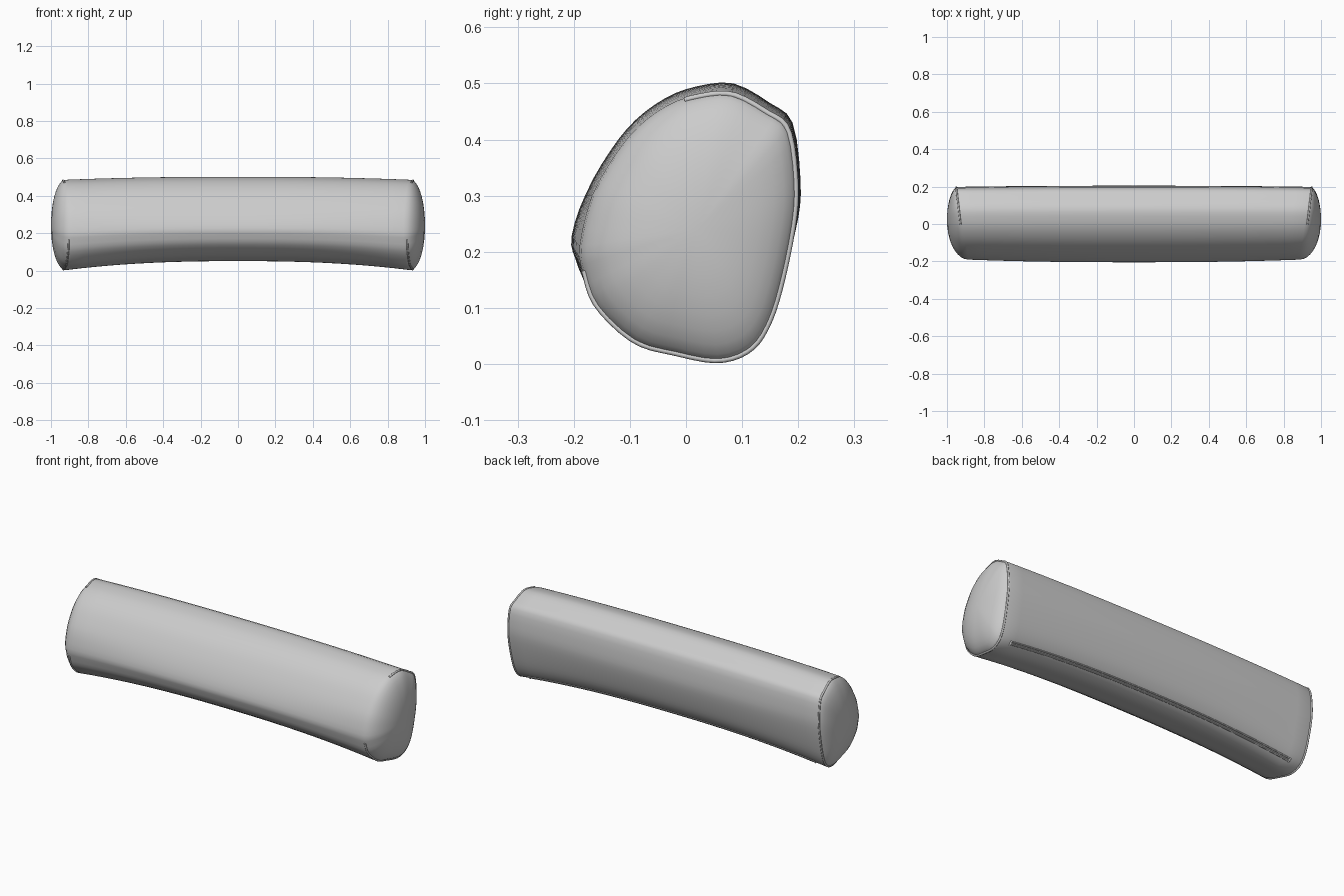
import bpy, bmesh
from math import sin, cos, pi
from mathutils import Vector

if "Cube" in bpy.data.objects:
    bpy.data.objects.remove(bpy.data.objects["Cube"])

# Cross-section (y, z), starting at the top and going round the back, base and front
PROFILE = [(0.085, 0.5), (0.15, 0.465), (0.19, 0.43), (0.204, 0.33), (0.2, 0.25),
           (0.177, 0.14), (0.152, 0.067), (0.118, 0.022), (0.06, 0.003),
           (-0.02, 0.016), (-0.1, 0.038), (-0.172, 0.1), (-0.197, 0.16),
           (-0.204, 0.21), (-0.18, 0.3), (-0.135, 0.38), (-0.09, 0.435),
           (-0.035, 0.475), (0.02, 0.495)]
N = len(PROFILE)
CENTRE = Vector((0.02, 0.24))


def section(u):
    """Smooth closed curve through the profile; u counts profile points."""
    i = int(u // 1)
    t = u - i
    a, b, c, d = (Vector(PROFILE[(i + k) % N]) for k in (-1, 0, 1, 2))
    return 0.5 * (2 * b + (c - a) * t + (2 * a - 5 * b + 4 * c - d) * t * t
                  + (3 * b - a - 3 * c + d) * t ** 3)


def surface(u, f, a=0.0, grow=1.0):
    """f = -1..1 along the body, a = angle over the domed end."""
    p = section(u)
    y, z = p
    edge = 0.94 - 0.055 * min(1, max(0, (0.2 - y) / 0.4))
    t = abs(f) ** 2.4
    z += (1 - t) * 0.048 * min(1, max(0, (0.3 - z) / 0.25))
    z -= t * 0.016 * max(0, (z - 0.3) / 0.2)
    y *= 1 - t * (0.07 if y < 0 else 0.03)
    q = CENTRE + (Vector((y, z)) - CENTRE) * cos(a) * grow
    x = f * edge
    if a:
        x += (1 if f > 0 else -1) * (1 - edge) * sin(a)
    return Vector((x, q.x, q.y))


# Cushion body: lofted rings with domed ends
SIDES, LONG, DOME = N * 3, 24, 9
rings = [(-1, pi / 2 * k / DOME) for k in range(DOME - 1, 0, -1)]
rings += [(-1 + 2 * k / LONG, 0) for k in range(LONG + 1)]
rings += [(1, pi / 2 * k / DOME) for k in range(1, DOME)]
bm = bmesh.new()
loops = [[bm.verts.new(surface(j / 3, f, a)) for j in range(SIDES)] for f, a in rings]
for r, s in zip(loops, loops[1:]):
    for j in range(SIDES):
        k = (j + 1) % SIDES
        bm.faces.new((r[j], r[k], s[k], s[j]))
for loop, x in ((loops[0], -1), (loops[-1], 1)):
    tip = bm.verts.new((x, CENTRE.x, CENTRE.y))
    for j in range(SIDES):
        bm.faces.new((loop[j], loop[(j + 1) % SIDES], tip))
bmesh.ops.recalc_face_normals(bm, faces=bm.faces)
for face in bm.faces:
    face.smooth = True
mesh = bpy.data.meshes.new("cushion_body")
bm.to_mesh(mesh)
bm.free()
bpy.context.collection.objects.link(bpy.data.objects.new("cushion_body", mesh))


def cord(name, points, radius):
    curve = bpy.data.curves.new(name, 'CURVE')
    curve.dimensions = '3D'
    curve.bevel_depth = radius
    curve.bevel_resolution = 2
    curve.use_fill_caps = True
    spline = curve.splines.new('POLY')
    spline.points.add(len(points) - 1)
    for sp, p in zip(spline.points, points):
        sp.co = (*p, 1)
    bpy.context.collection.objects.link(bpy.data.objects.new(name, curve))


# Piping round the top, back and base of each end; the front stays plain
for name, f in (("left_piping", -1), ("right_piping", 1)):
    cord(name, [surface(-1.4 + 13.5 * k / 54, f, 0.17) for k in range(55)], 0.005)

# Zip along the lower back edge: two tapes
for name, u in (("zip_upper_tape", 6.75), ("zip_lower_tape", 7.0)):
    cord(name, [surface(u, -0.94 + 1.88 * k / 30) for k in range(31)], 0.004)
# Zip stops
for name, f in (("zip_stop_left", -0.94), ("zip_stop_right", 0.94)):
    cord(name, [surface(6.65 + 0.45 * k / 3, f) for k in range(4)], 0.005)
